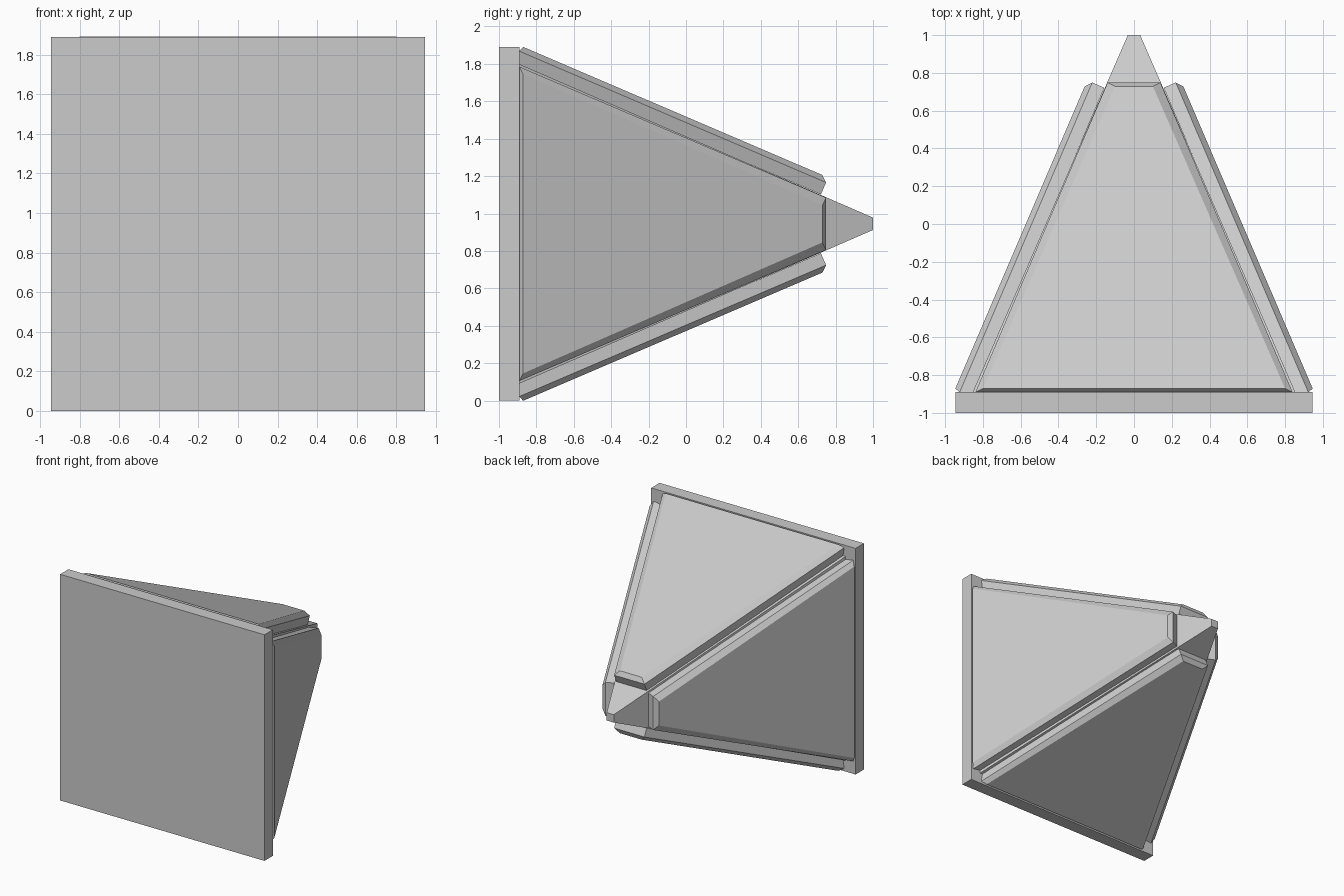
import bpy
from math import radians
from mathutils import Matrix, Vector

cube = bpy.data.objects.get("Cube")
if cube:
    bpy.data.objects.remove(cube, do_unlink=True)

MID = 0.945  # height of the central axis

grey = bpy.data.materials.new("plain grey")
grey.use_nodes = True
GREY = (0.6, 0.6, 0.6, 1)
grey.diffuse_color = GREY
grey.node_tree.nodes["Principled BSDF"].inputs["Base Color"].default_value = GREY


def loft(name, rings, turn=0):
    """Closed flat-faced solid through four-sided rings, turned about the axis."""
    n = len(rings)
    verts = [p for ring in rings for p in ring]
    faces = [(3, 2, 1, 0), tuple(4 * (n - 1) + i for i in range(4))]
    for r in range(n - 1):
        for i in range(4):
            j = (i + 1) % 4
            faces.append((4 * r + i, 4 * r + j, 4 * r + 4 + j, 4 * r + 4 + i))
    mesh = bpy.data.meshes.new(name)
    mesh.from_pydata(verts, [], faces)
    mesh.transform(Matrix.Translation((0, 0, MID)) @ Matrix.Rotation(radians(turn), 4, 'Y'))
    mesh.materials.append(grey)
    obj = bpy.data.objects.new(name, mesh)
    bpy.context.collection.objects.link(obj)


def square(y, h):
    return [Vector(p) for p in ((-h, y, -h), (-h, y, h), (h, y, h), (h, y, -h))]


def panel_ring(base, tip):
    """Trapezoid on a sloping face; each end is (y, height, half width)."""
    (y0, z0, w0), (y1, z1, w1) = base, tip
    return [Vector(p) for p in ((-w0, y0, z0), (w0, y0, z0), (w1, y1, z1), (-w1, y1, z1))]


# Square base slab and the blunt pyramid core
loft("base_slab", [square(-1, MID), square(-0.89, MID)])
loft("pyramid_core", [square(-0.9, 0.858), square(1, 0.033)])

# Four bevelled panels: underside, shoulder, outer face
rings = [
    panel_ring((-0.919, 0.857, 0.84), (0.721, 0.157, 0.14)),
    panel_ring((-0.891, 0.923, 0.84), (0.749, 0.221, 0.14)),
    panel_ring((-0.871, 0.946, 0.80), (0.729, 0.261, 0.10)),
]
for side, turn in (("top", 0), ("left", 90), ("bottom", 180), ("right", 270)):
    loft(side + "_panel", rings, turn)
